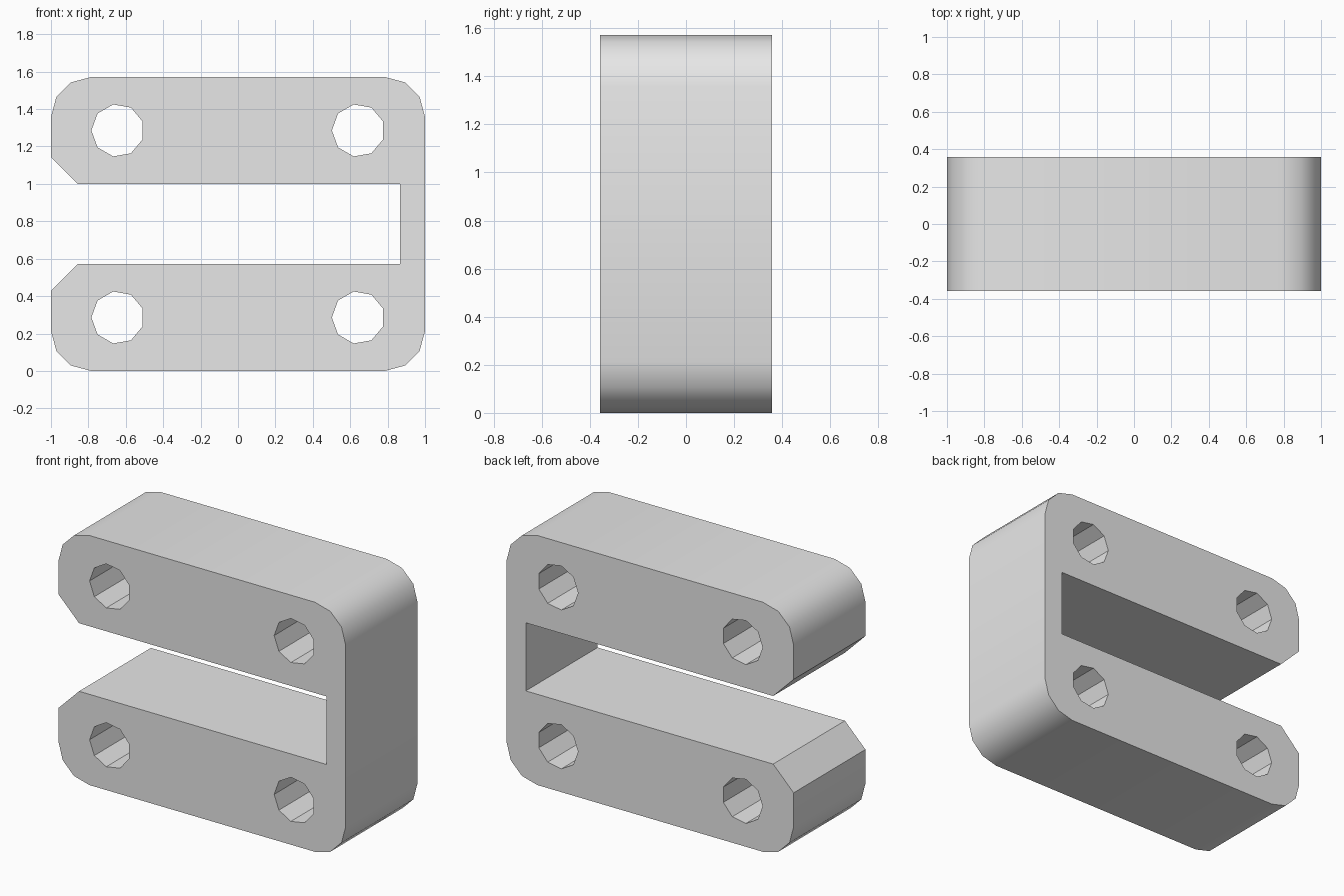
import bpy, bmesh
from math import sin, cos, pi, radians

cube = bpy.data.objects.get("Cube")
if cube:
    bpy.data.objects.remove(cube, do_unlink=True)

U = 1 / 7                      # design unit
HEIGHT, HALF_DEPTH = 11 * U, 2.5 * U
SLOT_LOW, SLOT_HIGH, SLOT_END = 4 * U, 7 * U, 0.866
CORNER, CHAMFER = 1.5 * U, U
HOLE_X, HOLE_Z, HOLE_RADIUS = 4.5 * U, 2 * U, 0.141


def arc(cx, cz, radius, start, step, count):
    """Points along an arc, angles in degrees."""
    return [(cx + radius * cos(radians(start + step * i)),
             cz + radius * sin(radians(start + step * i))) for i in range(count)]


def add_loop(curve, points):
    spline = curve.splines.new('POLY')
    spline.points.add(len(points) - 1)
    for p, (x, z) in zip(spline.points, points):
        p.co = (x, z, 0, 1)
    spline.use_cyclic_u = True


# Outline: rounded outer corners, slot open to the right side, chamfered mouth
inner, top = 1 - CORNER, HEIGHT - CORNER
outline = (arc(inner, CORNER, CORNER, -90, 30, 4)
           + arc(inner, top, CORNER, 0, 30, 4)
           + arc(-inner, top, CORNER, 90, 30, 4)
           + [(-1, SLOT_HIGH + CHAMFER), (CHAMFER - 1, SLOT_HIGH),
              (SLOT_END, SLOT_HIGH), (SLOT_END, SLOT_LOW),
              (CHAMFER - 1, SLOT_LOW), (-1, SLOT_LOW - CHAMFER)]
           + arc(-inner, CORNER, CORNER, 180, 30, 4))

curve = bpy.data.curves.new("clamp_block", 'CURVE')
curve.dimensions = '2D'
curve.fill_mode = 'BOTH'
curve.extrude = HALF_DEPTH
add_loop(curve, outline)

# Four nine-sided bolt holes
for x in (-HOLE_X, HOLE_X):
    for z in (HOLE_Z, HEIGHT - HOLE_Z):
        add_loop(curve, arc(x, z, HOLE_RADIUS, 180, 40, 9))

block = bpy.data.objects.new("clamp_block", curve)
bpy.context.collection.objects.link(block)
block.rotation_euler.x = pi / 2
bpy.ops.object.select_all(action='DESELECT')
block.select_set(True)
bpy.context.view_layer.objects.active = block
bpy.ops.object.convert(target='MESH')
bpy.ops.object.transform_apply(location=False, rotation=True, scale=False)
block = bpy.context.object

# Weld caps to walls
bm = bmesh.new()
bm.from_mesh(block.data)
bmesh.ops.remove_doubles(bm, verts=bm.verts, dist=0.0005)
bmesh.ops.recalc_face_normals(bm, faces=bm.faces)
bm.to_mesh(block.data)
bm.free()

# Rounded corners smooth, hole facets and chamfers sharp
bpy.ops.object.shade_smooth_by_angle(angle=radians(35))

grey = bpy.data.materials.new("light_grey")
grey.use_nodes = True
grey.diffuse_color = (0.8, 0.8, 0.8, 1)
grey.node_tree.nodes["Principled BSDF"].inputs["Base Color"].default_value = (0.8, 0.8, 0.8, 1)
block.data.materials.clear()
block.data.materials.append(grey)
